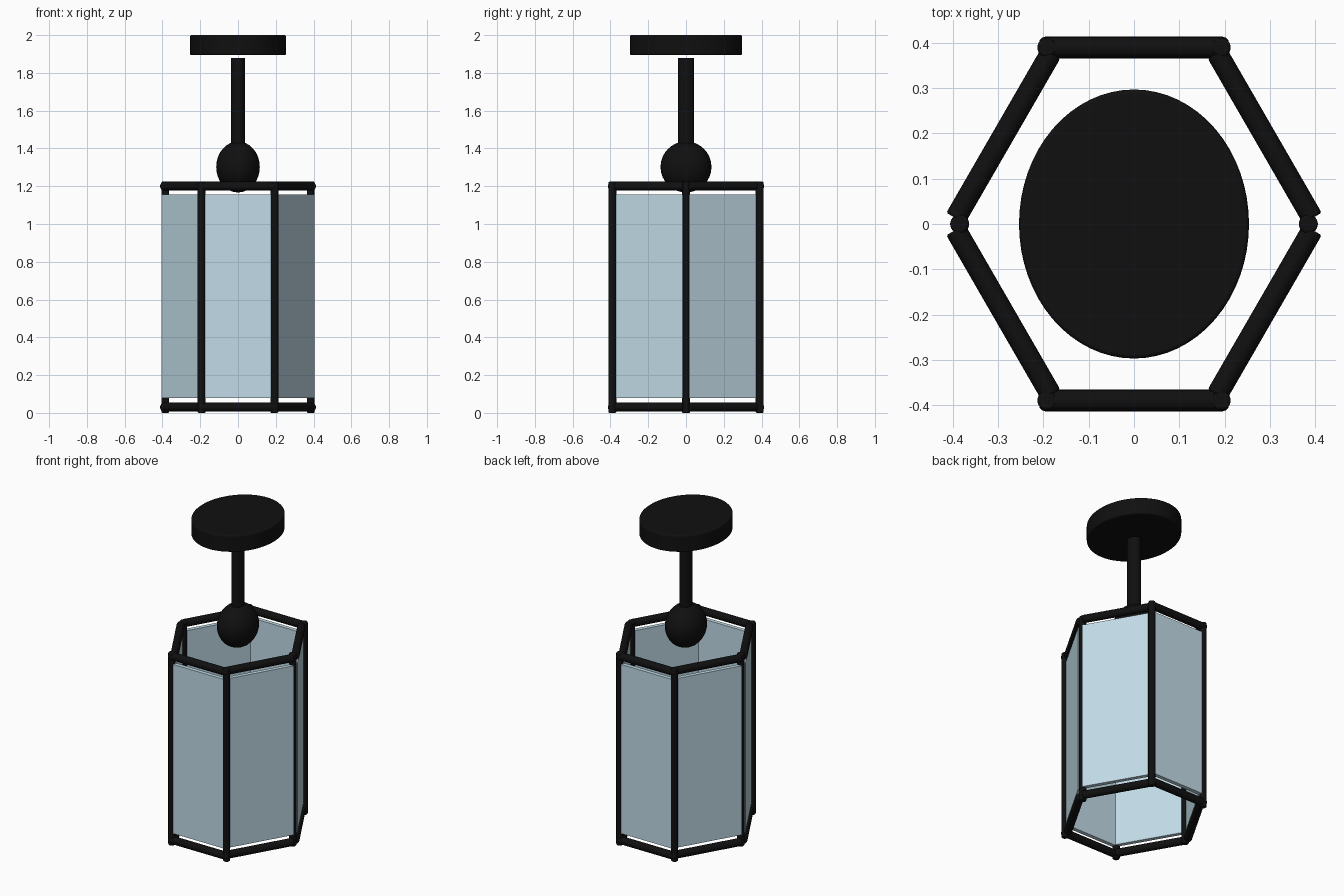
import bpy, math
from mathutils import Vector

cube = bpy.data.objects.get("Cube")
if cube:
    bpy.data.objects.remove(cube, do_unlink=True)


def material(name, color, rough):
    m = bpy.data.materials.new(name)
    m.diffuse_color = (*color, 1)
    m.use_nodes = True
    bsdf = next(n for n in m.node_tree.nodes if n.type == 'BSDF_PRINCIPLED')
    bsdf.inputs["Base Color"].default_value = (*color, 1)
    bsdf.inputs["Roughness"].default_value = rough
    return m


BLACK = material("black metal", (0.005, 0.005, 0.005), 0.5)
GLASS = material("pale blue glass", (0.55, 0.73, 0.82), 0.3)


def finish(name, mat, bevel=0.0, smooth=True):
    """Name, colour, round and shade the active primitive."""
    ob = bpy.context.object
    ob.name = name
    ob.data.materials.append(mat)
    bpy.ops.object.transform_apply(location=False, rotation=False, scale=True)
    if smooth:
        bpy.ops.object.shade_smooth_by_angle(angle=math.radians(35))
    if bevel:
        b = ob.modifiers.new("rounded_edges", 'BEVEL')
        b.width = bevel
        b.segments = 3
        b.limit_method = 'ANGLE'
        b.angle_limit = math.radians(50)
    return ob


def rod(name, center, radius, length, rotation=(0, 0, 0), squash=1.0, bevel=0.0, sides=24):
    bpy.ops.mesh.primitive_cylinder_add(vertices=sides, radius=radius, depth=length,
                                        location=center, rotation=rotation)
    bpy.context.object.scale.x = squash
    return finish(name, BLACK, bevel)


# Ceiling plate, stem and ball, all slightly narrower across x
SQUASH = 0.855
rod("ceiling_plate", (0, 0, 1.947), 0.297, 0.106, squash=SQUASH, bevel=0.008, sides=64)
rod("stem", (0, 0, 1.63), 0.043, 0.50, squash=SQUASH, sides=32)
bpy.ops.mesh.primitive_uv_sphere_add(segments=32, ring_count=16, radius=0.135,
                                     location=(0, 0, 1.302))
bpy.context.object.scale.x = SQUASH
finish("ball_joint", BLACK)

# Six-sided cage: corners of the stretched hexagon
corners = [Vector((0.385 * math.cos(k * math.pi / 3),
                   0.45 * math.sin(k * math.pi / 3), 0)) for k in range(6)]
RAIL, BOTTOM, TOP = 0.42, 0.03, 1.2

for k, corner in enumerate(corners):
    # Corner post
    rod(f"corner_post_{k + 1}", (corner.x, corner.y, 0.612), 0.021, 1.224, bevel=0.006)

    # Rails and pane of the side that starts at this corner
    mid = (corner + corners[(k + 1) % 6]) / 2
    turn = math.radians(120 + 60 * k)
    flat_side = k in (1, 4)
    for label, z in (("bottom", BOTTOM), ("top", TOP)):
        rod(f"{label}_rail_{k + 1}", (mid.x, mid.y, z), 0.0238, RAIL,
            rotation=(0, math.pi / 2, turn), bevel=0.014 if flat_side else 0.005)

    bpy.ops.mesh.primitive_cube_add(size=1, location=(mid.x, mid.y, 0.617),
                                    rotation=(0, 0, turn))
    bpy.context.object.scale = (0.38 if flat_side else RAIL, 0.025, 1.076)
    finish(f"glass_pane_{k + 1}", GLASS, smooth=False)
